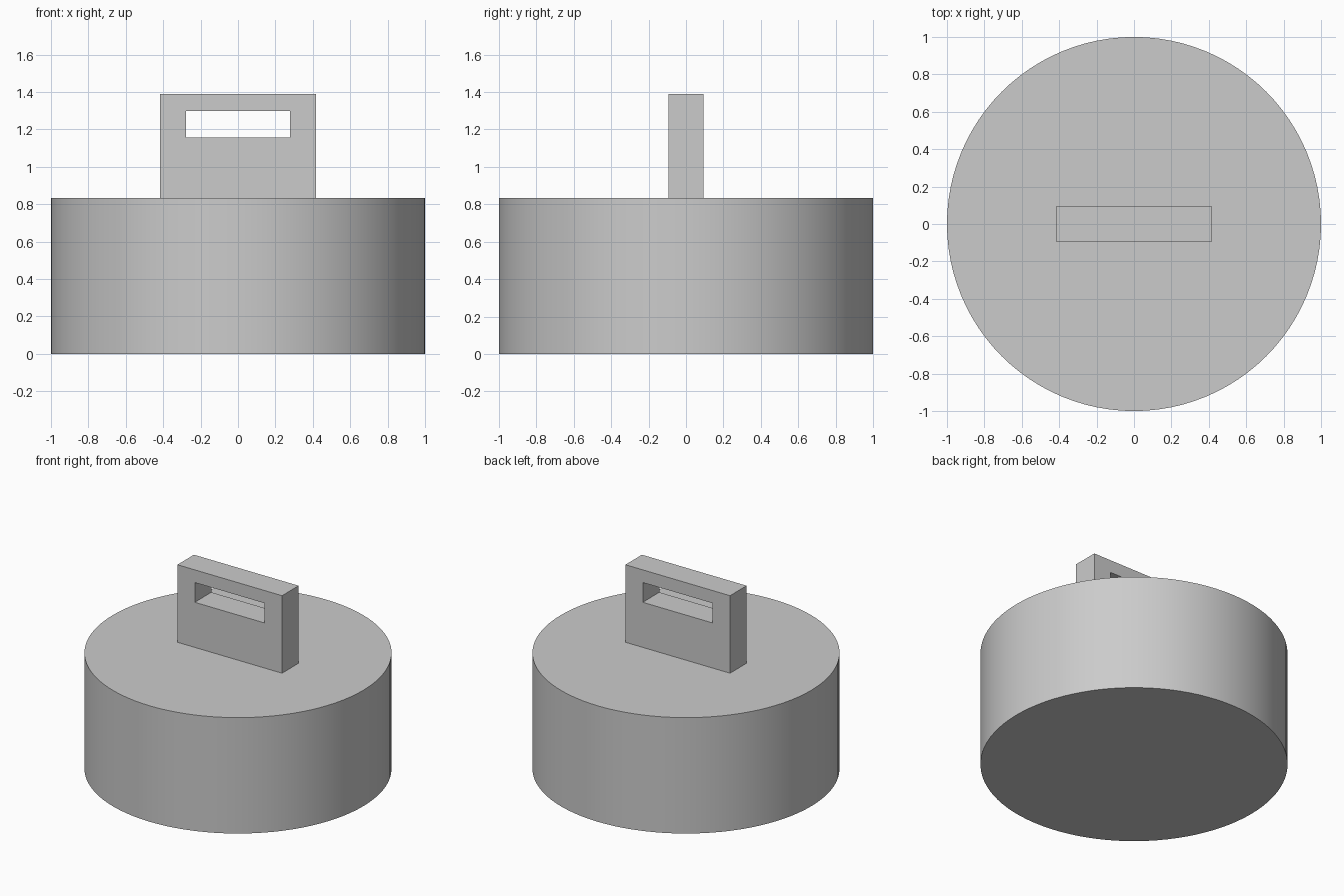
import bpy
import bmesh

cube = bpy.data.objects.get("Cube")
if cube:
    bpy.data.objects.remove(cube, do_unlink=True)

BODY_HEIGHT = 0.833
HALF_DEPTH = 0.094

grey = bpy.data.materials.new("plain_grey")
grey.use_nodes = True
grey.diffuse_color = (0.6, 0.6, 0.6, 1)
grey.node_tree.nodes["Principled BSDF"].inputs["Base Color"].default_value = (0.6, 0.6, 0.6, 1)

# Round body
bpy.ops.mesh.primitive_cylinder_add(vertices=96, radius=1, depth=BODY_HEIGHT,
                                    location=(0, 0, BODY_HEIGHT / 2))
body = bpy.context.object
body.name = "round_body"
body.data.materials.append(grey)
bpy.ops.object.shade_smooth_by_angle()


def rectangle(bm, half_width, bottom, top, y):
    """Four corner vertices of an upright rectangle at depth y."""
    corners = [(-half_width, bottom), (half_width, bottom),
               (half_width, top), (-half_width, top)]
    return [bm.verts.new((x, y, z)) for x, z in corners]


# Slotted handle: rings of faces joining the outer outline and the slot
bm = bmesh.new()
rings = [rectangle(bm, 0.416, BODY_HEIGHT, 1.39, -HALF_DEPTH),
         rectangle(bm, 0.416, BODY_HEIGHT, 1.39, HALF_DEPTH),
         rectangle(bm, 0.278, 1.157, 1.299, HALF_DEPTH),
         rectangle(bm, 0.278, 1.157, 1.299, -HALF_DEPTH)]
for i, ring in enumerate(rings):
    following = rings[(i + 1) % 4]
    for j in range(4):
        k = (j + 1) % 4
        bm.faces.new((ring[j], ring[k], following[k], following[j]))
bmesh.ops.recalc_face_normals(bm, faces=bm.faces)
mesh = bpy.data.meshes.new("slotted_handle")
bm.to_mesh(mesh)
bm.free()
mesh.materials.append(grey)
handle = bpy.data.objects.new("slotted_handle", mesh)
bpy.context.collection.objects.link(handle)
